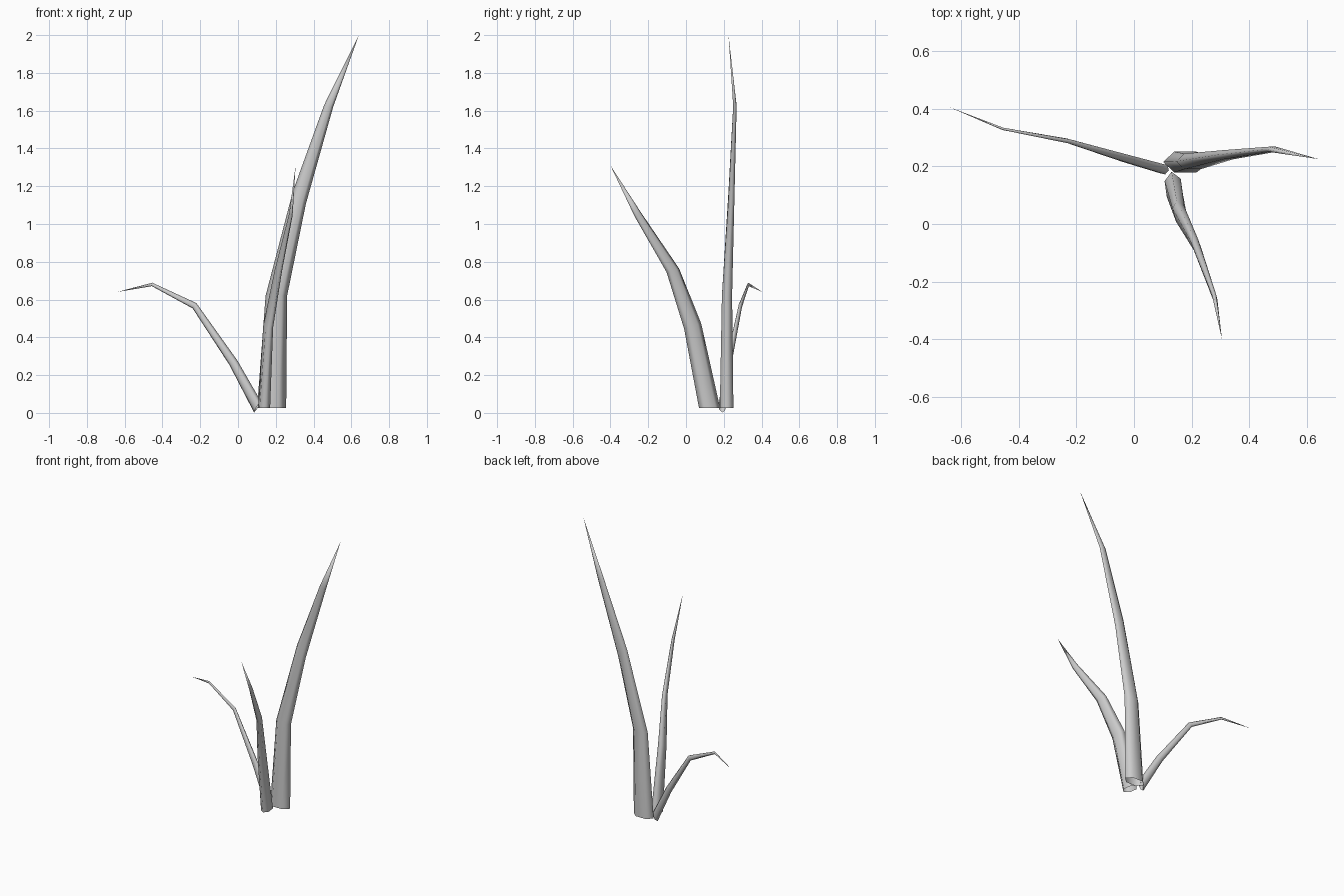
import bpy, bmesh
from math import cos, sin, pi
from mathutils import Vector

SIDES = 6


def blade(name, rings, tip):
    """Tapered hexagonal blade: each ring is centre, wide half-axis, thin half-axis."""
    bm = bmesh.new()
    loops = []
    for c, a, b in rings:
        c, a, b = Vector(c), Vector(a), Vector(b) / sin(pi / 3)
        loops.append([bm.verts.new(c + a * cos(2 * pi * i / SIDES) + b * sin(2 * pi * i / SIDES))
                      for i in range(SIDES)])
    end = bm.verts.new(tip)
    for i in range(SIDES):
        j = (i + 1) % SIDES
        for lo, hi in zip(loops, loops[1:]):
            bm.faces.new((lo[i], lo[j], hi[j], hi[i]))
        bm.faces.new((loops[-1][i], loops[-1][j], end))
    # outward-facing normals, base left open
    bmesh.ops.recalc_face_normals(bm, faces=bm.faces[:])
    mesh = bpy.data.meshes.new(name)
    bm.to_mesh(mesh)
    bm.free()
    for p in mesh.polygons:
        p.use_smooth = True
    obj = bpy.data.objects.new(name, mesh)
    bpy.context.collection.objects.link(obj)
    return obj


# tall blade leaning right
blade("tall_blade", [
    ((0.178, 0.215, 0.025), (0.077, 0, 0), (0, 0.036, 0)),
    ((0.203, 0.217, 0.62), (0.057, 0, 0), (0, 0.027, 0)),
    ((0.325, 0.240, 1.14), (0.034, 0, -0.035), (0, 0.016, 0)),
    ((0.480, 0.259, 1.625), (0.024, 0, -0.005), (0, 0.009, 0)),
], (0.64, 0.225, 2.0))

# middle blade leaning forward
blade("front_blade", [
    ((0.138, 0.125, 0.025), (0.008, -0.056, 0), (0.028, 0.004, 0)),
    ((0.160, 0.035, 0.46), (0.012, -0.045, -0.015), (0.020, 0.005, 0)),
    ((0.214, -0.070, 0.755), (0.012, -0.033, -0.010), (0.013, 0.004, 0)),
    ((0.280, -0.255, 1.05), (0.004, -0.016, -0.012), (0.007, 0.002, 0)),
], (0.305, -0.40, 1.31))

# short blade drooping left
blade("drooping_blade", [
    ((0.103, 0.190, 0.032), (0.018, -0.004, 0.030), (0.004, 0.016, 0)),
    ((-0.024, 0.226, 0.265), (0.021, -0.004, 0.012), (0.004, 0.013, 0)),
    ((-0.230, 0.288, 0.567), (0.010, -0.003, 0.014), (0.002, 0.007, 0)),
    ((-0.455, 0.330, 0.680), (0.001, 0, 0.009), (0.001, 0.004, 0)),
], (-0.64, 0.405, 0.64))
